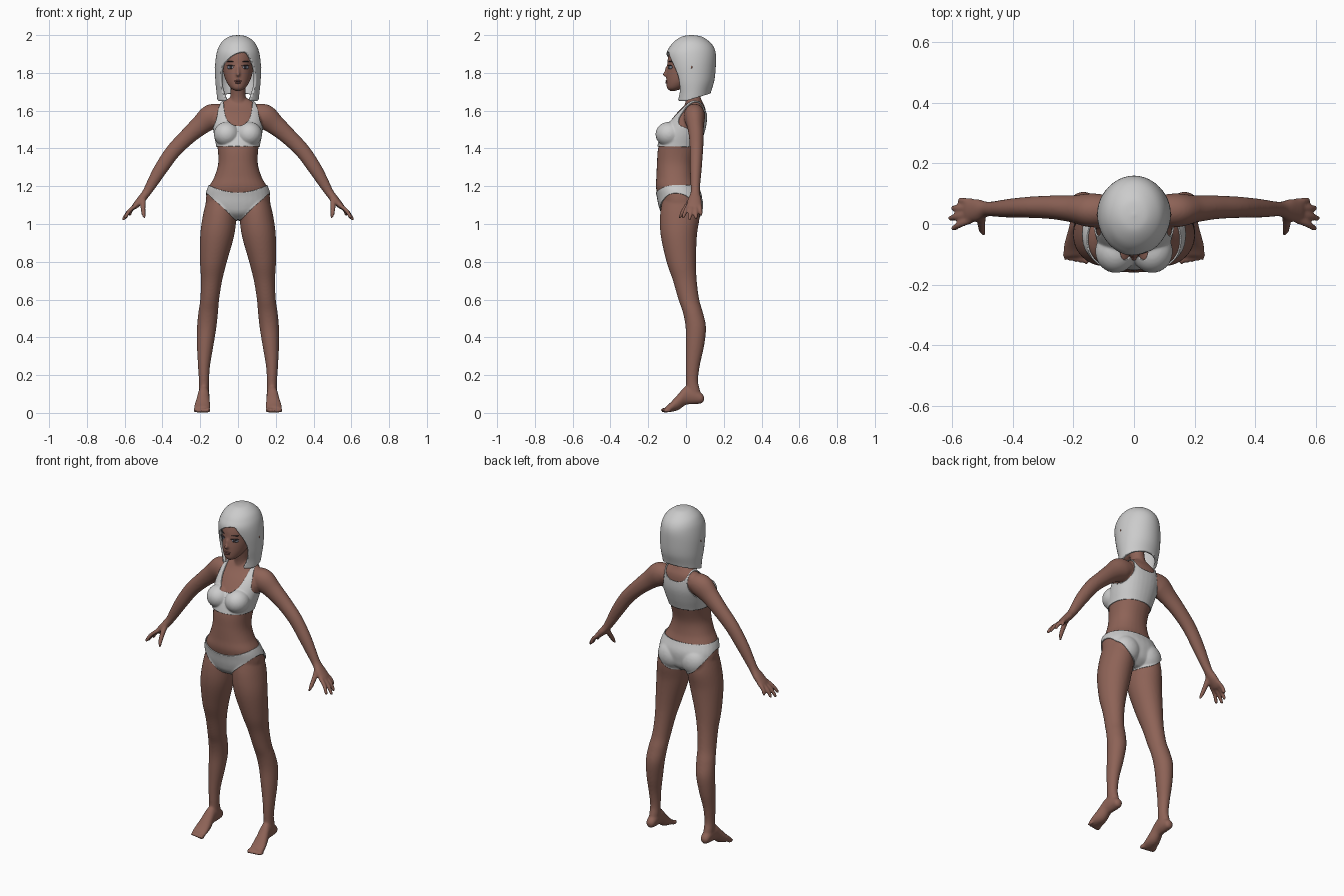
import bpy, bmesh
from math import cos, sin, pi, copysign
from mathutils import Vector, Matrix

if "Cube" in bpy.data.objects:
    bpy.data.objects.remove(bpy.data.objects["Cube"])

X, Y, Z = Vector((1, 0, 0)), Vector((0, 1, 0)), Vector((0, 0, 1))


def material(name, rgb):
    m = bpy.data.materials.new(name)
    m.diffuse_color = (*rgb, 1)
    m.use_nodes = True
    m.node_tree.nodes["Principled BSDF"].inputs["Base Color"].default_value = m.diffuse_color
    return m


def make_object(name, bm, mat=None):
    bmesh.ops.recalc_face_normals(bm, faces=bm.faces)
    for f in bm.faces:
        f.smooth = True
    me = bpy.data.meshes.new(name)
    bm.to_mesh(me)
    bm.free()
    if mat:
        me.materials.append(mat)
    ob = bpy.data.objects.new(name, me)
    bpy.context.collection.objects.link(ob)
    return ob


def spline(pts, steps):
    """Catmull-Rom resampling of section tuples."""
    p = [pts[0]] + list(pts) + [pts[-1]]
    out = []
    for i in range(1, len(p) - 2):
        for s in range(steps):
            t = s / steps
            out.append([0.5 * (2 * b + (c - a) * t + (2 * a - 5 * b + 4 * c - d) * t * t
                               + (3 * b - a - 3 * c + d) * t ** 3)
                        for a, b, c, d in zip(*p[i - 1:i + 3])])
    return out + [list(pts[-1])]


def loft(bm, secs, side=X, axis=None, n=32, steps=6, power=2.0, mirror=1):
    """Skin rings of (x, y, z, radius along side, other radius)."""
    secs = spline(secs, steps)
    cs = [Vector(s[:3]) for s in secs]
    rings = []
    for i, s in enumerate(secs):
        d = axis or (cs[min(i + 1, len(cs) - 1)] - cs[max(i - 1, 0)]).normalized()
        u = (side - d * side.dot(d)).normalized()
        v = d.cross(u)
        ring = []
        for k in range(n):
            c, sn = cos(2 * pi * k / n), sin(2 * pi * k / n)
            co = (cs[i] + u * max(s[3], .001) * copysign(abs(c) ** (2 / power), c)
                  + v * max(s[4], .001) * copysign(abs(sn) ** (2 / power), sn))
            co.x *= mirror
            ring.append(bm.verts.new(co))
        rings.append(ring)
    for a, b in zip(rings, rings[1:]):
        for k in range(n):
            bm.faces.new((a[k], a[(k + 1) % n], b[(k + 1) % n], b[k]))
    bm.faces.new(rings[0])
    bm.faces.new(rings[-1])


def blob(bm, co, rad, turn=(0, 'X')):
    m = Matrix.Translation(co) @ Matrix.Rotation(turn[0], 4, turn[1]) @ Matrix.Diagonal((*rad, 1))
    bmesh.ops.create_uvsphere(bm, u_segments=24, v_segments=14, radius=1, matrix=m)


def trim(bm, f):
    """Keep only the surface where f > 0, with a clean cut edge."""
    val = {v: f(v.co) for v in bm.verts}
    cut = []
    for e in [e for e in bm.edges if val[e.verts[0]] * val[e.verts[1]] < 0]:
        a, b = e.verts
        fac = min(.97, max(.03, val[a] / (val[a] - val[b])))
        cut.append(bmesh.utils.edge_split(e, a, fac)[1])
    bmesh.ops.connect_verts(bm, verts=cut)
    bmesh.ops.delete(bm, geom=[v for v, x in val.items() if x <= 0], context='VERTS')


def solidify(ob, t):
    m = ob.modifiers.new("thickness", 'SOLIDIFY')
    m.thickness, m.offset = t, -1


def ramp(v, a, b):
    t = min(1, max(0, (v - a) / (b - a)))
    return t * t * (3 - 2 * t)


skin = material("skin", (.27, .125, .095))
dark = material("lash", (.03, .025, .03))
eye_mat = material("eye", (.22, .24, .3))
lip_mat = material("lip", (.2, .08, .07))

# Body: torso, neck and head
bm = bmesh.new()
torso = [(1.03, -.03, .05, .06), (1.06, -.03, .13, .095), (1.1, -.032, .168, .108),
         (1.15, -.036, .168, .114), (1.2, -.05, .152, .11), (1.25, -.056, .125, .101),
         (1.32, -.056, .105, .098), (1.4, -.042, .108, .106), (1.47, -.02, .121, .108),
         (1.53, .005, .128, .098), (1.58, .025, .125, .08), (1.62, .042, .11, .058),
         (1.65, .045, .075, .04), (1.67, .045, .04, .03)]
loft(bm, [(0, y, z, a, b) for z, y, a, b in torso], axis=Z, power=2.2)
loft(bm, [(0, .042, 1.6, .055, .05), (0, .038, 1.66, .042, .042), (0, .025, 1.72, .039, .042),
          (0, .02, 1.78, .04, .05)], axis=Z)
head = [(1.704, -.072, .012, .012), (1.718, -.058, .037, .042), (1.75, -.03, .06, .074),
        (1.79, 0, .075, .104), (1.83, .015, .082, .115), (1.88, .025, .086, .121),
        (1.93, .03, .078, .108), (1.965, .03, .05, .07), (1.975, .03, .01, .01)]
loft(bm, [(0, y, z, a, b) for z, y, a, b in head], axis=Z)
blob(bm, (0, -.106, 1.792), (.012, .019, .012))
blob(bm, (0, -.1, 1.812), (.009, .014, .03), (-.15, 'X'))

# Body: limbs, built once per side
for s in (1, -1):
    blob(bm, (s * .06, -.09, 1.475), (.062, .066, .06))
    blob(bm, (s * .075, .028, 1.1), (.075, .058, .075))
    blob(bm, (s * .117, .03, 1.83), (.009, .009, .014))
    leg = [(.09, -.03, 1.15, .07, .09), (.097, -.032, 1.05, .088, .105), (.11, -.038, .94, .09, .096),
           (.13, -.025, .8, .071, .078), (.14, -.006, .7, .056, .063), (.15, .015, .6, .05, .055),
           (.158, .037, .53, .052, .053), (.166, .052, .45, .051, .054), (.174, .047, .35, .043, .048),
           (.18, .036, .25, .032, .037), (.18, .032, .17, .027, .032), (.18, .038, .12, .027, .036),
           (.18, .045, .07, .026, .034)]
    loft(bm, leg, axis=Z, mirror=s)
    foot = [(.18, .096, .077, .01, .01), (.18, .084, .077, .024, .026), (.18, .045, .088, .029, .042),
            (.182, 0, .092, .03, .05), (.186, -.04, .058, .037, .043), (.19, -.08, .031, .043, .026),
            (.191, -.108, .018, .041, .015)]
    loft(bm, foot, axis=Y, mirror=s)
    for i in range(5):
        x, r = .157 + i * .0175, .0135 - .001 * i
        blob(bm, (s * x, -.115 + .0035 * i, r + .001), (r * .8, .02, r))
    arm = [(.085, .045, 1.585, .05, .05), (.14, .045, 1.568, .056, .066), (.2, .05, 1.522, .045, .053),
           (.27, .055, 1.46, .039, .044), (.345, .055, 1.383, .035, .04), (.41, .052, 1.29, .031, .036),
           (.455, .05, 1.215, .026, .029), (.485, .049, 1.165, .025, .023), (.515, .046, 1.127, .037, .021),
           (.545, .044, 1.095, .038, .016), (.556, .043, 1.083, .03, .01)]
    loft(bm, arm, side=Y, mirror=s)
    for y, tip in ((.073, (.578, .08, 1.045)), (.053, (.603, .052, 1.027)),
                   (.033, (.612, .018, 1.02)), (.014, (.602, -.018, 1.03))):
        a, b = Vector((.535, y, 1.103)), Vector(tip)
        mid = a.lerp(b, .5) + Vector((.006, 0, .004))
        loft(bm, [(*a, .012, .012), (*mid, .0112, .0112), (*a.lerp(b, .9), .0095, .0095),
                  (*b, .004, .004)], side=Y, n=12, mirror=s)
    loft(bm, [(.5, .035, 1.14, .015, .015), (.503, .004, 1.095, .014, .014),
              (.5, -.022, 1.055, .0115, .0115), (.493, -.035, 1.028, .005, .005)],
         side=Y, n=12, mirror=s)

# Fuse the parts into one smooth skin
rough = make_object("rough_body", bm)
rm = rough.modifiers.new("fuse", 'REMESH')
rm.mode, rm.voxel_size = 'VOXEL', .006
sm = rough.modifiers.new("soften", 'SMOOTH')
sm.factor, sm.iterations = .5, 7
dg = bpy.context.evaluated_depsgraph_get()
bm = bmesh.new()
bm.from_mesh(bpy.data.meshes.new_from_object(rough.evaluated_get(dg)))
bpy.data.objects.remove(rough)
body = make_object("body", bm, skin)


# Clothes: cut from the skin and lifted off it
def garment(name, f):
    g = bmesh.new()
    g.from_mesh(body.data)
    trim(g, f)
    g.normal_update()
    for v, n in [(v, v.normal.copy()) for v in g.verts]:
        v.co += n * .006
    solidify(make_object(name, g), .005)


def top_area(p):
    x, t = abs(p.x), ramp(p.y, -.02, .06)
    neck = (x / .076) ** 2.6 + (abs(p.z - 1.67) / (.155 - .07 * t)) ** 2.6 - 1
    hole = ((x - .19) / (.085 + .03 * t)) ** 2 + ((p.z - 1.6) / .13) ** 2 - 1
    return min(p.z - 1.41, neck * .05, hole * .05, .17 - x, 1.68 - p.z)


def brief_area(p):
    x, t = abs(p.x), ramp(p.y, -.09, .04)
    upper = 1.167 + .042 * min(1, x / .16) ** 2 * (1 - t) + .037 * t
    lower = (1.01 + .95 * x) * (1 - t) + (1.02 + .13 * (x / .165) ** 2.5) * t
    return min(upper - p.z, p.z - lower, .25 - x)


garment("crop_top", top_area)
garment("briefs", brief_area)

# Hair: bob with a side-swept fringe
bm = bmesh.new()
hair = [(2.0, .03, .004, .004), (1.993, .03, .045, .05), (1.97, .03, .08, .088), (1.94, .03, .101, .115),
        (1.9, .027, .114, .131), (1.84, .03, .121, .128), (1.76, .035, .12, .115),
        (1.69, .035, .113, .095), (1.62, .03, .105, .09)]
loft(bm, [(0, y, z, a, b) for z, y, a, b in hair], axis=Z, n=72, steps=8)


def hair_area(p):
    fringe = p.z - (1.912 - 5 * (p.x - .035) ** 2)
    sides = abs(p.x) - (.094 - 2.5 * (p.z - 1.77) ** 2)
    return min(max(fringe, sides, p.y - .02), p.z - 1.652 - .3 * max(0, p.y))


trim(bm, hair_area)
solidify(make_object("hair", bm), .014)

# Face details
eyes, irises, lashes, lips = (bmesh.new() for _ in range(4))
for s in (1, -1):
    blob(eyes, (s * .039, -.083, 1.829), (.02, .008, .01), (s * .45, 'Z'))
    blob(irises, (s * .038, -.088, 1.829), (.009, .005, .009), (s * .4, 'Z'))
    blob(lashes, (s * .04, -.087, 1.838), (.023, .007, .003), (s * .45, 'Z'))
    blob(lashes, (s * .04, -.084, 1.86), (.023, .006, .002), (s * .45, 'Z'))
blob(lips, (0, -.1, 1.757), (.02, .009, .005))
blob(lips, (0, -.1, 1.748), (.016, .0095, .006))
make_object("eyes", eyes, eye_mat)
make_object("irises", irises, dark)
make_object("lashes_and_brows", lashes, dark)
make_object("lips", lips, lip_mat)
